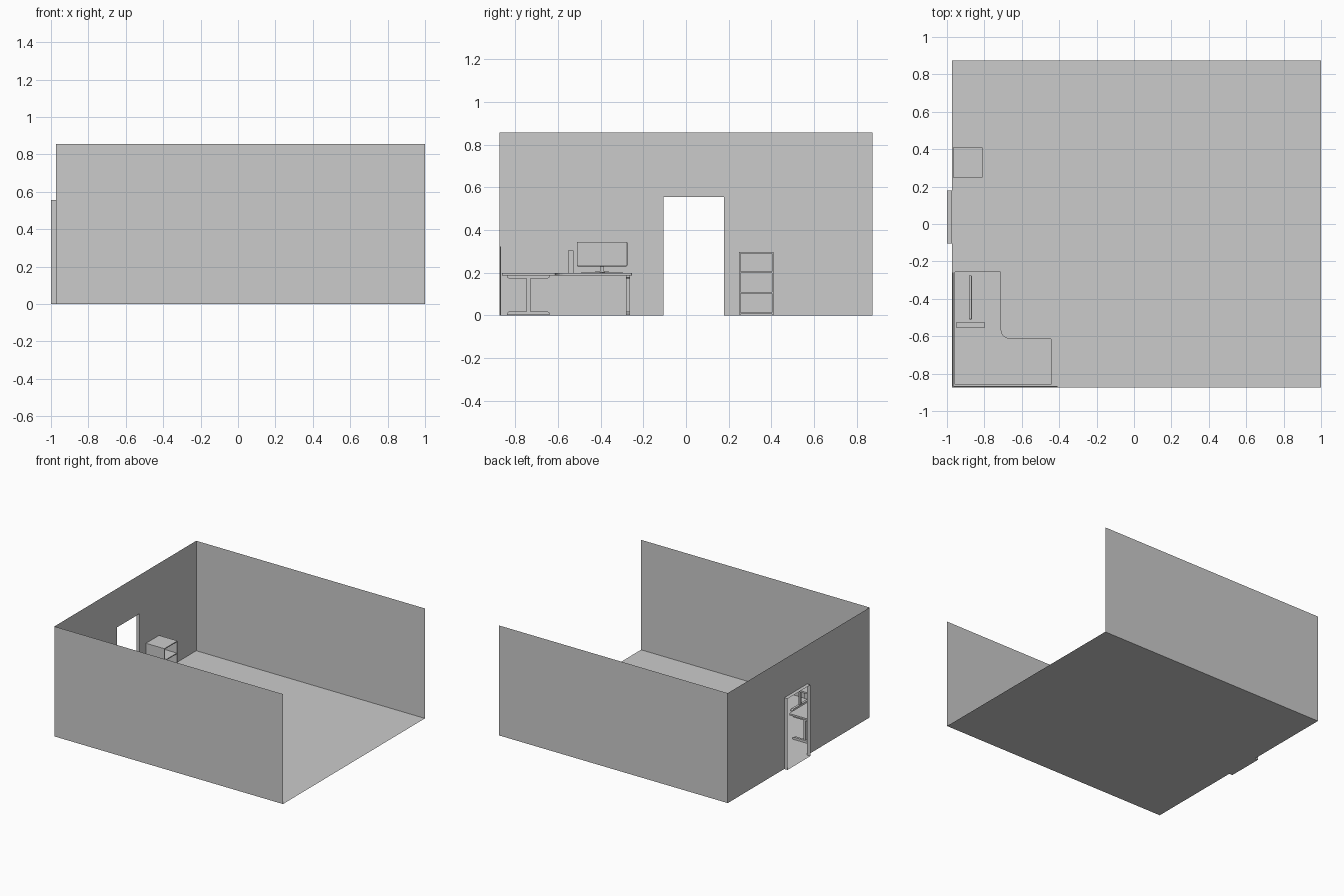
import bpy, bmesh, math
from mathutils import Matrix

if "Cube" in bpy.data.objects:
    bpy.data.objects.remove(bpy.data.objects["Cube"])


def mesh_object(name, bm):
    me = bpy.data.meshes.new(name)
    bm.to_mesh(me)
    bm.free()
    ob = bpy.data.objects.new(name, me)
    bpy.context.collection.objects.link(ob)
    return ob


def sheets(name, quads):
    """Thin single-sided surfaces, each given by its corner points."""
    bm = bmesh.new()
    for q in quads:
        bm.faces.new([bm.verts.new(p) for p in q])
    bmesh.ops.remove_doubles(bm, verts=bm.verts, dist=1e-5)
    return mesh_object(name, bm)


def boxes(name, ranges):
    """One object made of boxes given as x0, x1, y0, y1, z0, z1."""
    bm = bmesh.new()
    for x0, x1, y0, y1, z0, z1 in ranges:
        m = Matrix.Translation(((x0 + x1) / 2, (y0 + y1) / 2, (z0 + z1) / 2))
        m = m @ Matrix.Diagonal((x1 - x0, y1 - y0, z1 - z0, 1))
        bmesh.ops.create_cube(bm, size=1, matrix=m)
    return mesh_object(name, bm)


def prism(name, outline, depth):
    """Extrude a planar 3D outline along the depth vector."""
    bm = bmesh.new()
    f = bm.faces.new([bm.verts.new(p) for p in outline])
    ext = bmesh.ops.extrude_face_region(bm, geom=[f])
    bmesh.ops.translate(bm, vec=depth,
                        verts=[v for v in ext["geom"] if isinstance(v, bmesh.types.BMVert)])
    bmesh.ops.recalc_face_normals(bm, faces=bm.faces)
    return mesh_object(name, bm)


def arc(cx, cy, r, a0, a1, n=6):
    return [(cx + r * math.cos(math.radians(a0 + (a1 - a0) * i / n)),
             cy + r * math.sin(math.radians(a0 + (a1 - a0) * i / n))) for i in range(n + 1)]


# Room shell, open on the right and on top
L, R, Y, H = -0.972, 1.0, 0.874, 0.857
D0, D1, DH, DX = -0.105, 0.178, 0.555, -1.0
sheets("floor", [[(L, -Y, 0), (R, -Y, 0), (R, Y, 0), (L, Y, 0)]])
sheets("front_wall", [[(L, -Y, 0), (L, -Y, H), (R, -Y, H), (R, -Y, 0)]])
sheets("back_wall", [[(L, Y, 0), (R, Y, 0), (R, Y, H), (L, Y, H)]])
sheets("left_wall", [
    [(L, a, z0), (L, b, z0), (L, b, z1), (L, a, z1)]
    for a, b, z0, z1 in ((-Y, D0, 0, DH), (D1, Y, 0, DH))
] + [[(L, -Y, DH), (L, D0, DH), (L, D1, DH), (L, Y, DH), (L, Y, H), (L, -Y, H)]])

# Doorway lining: threshold, two jambs and head
ring = [(D0, 0), (D1, 0), (D1, DH), (D0, DH)]
sheets("doorway_lining", [
    [(L, *ring[i]), (DX, *ring[i]), (DX, *ring[(i + 1) % 4]), (L, *ring[(i + 1) % 4])]
    for i in range(4)])

# L-shaped desk top with rounded corners
outline = (arc(-0.950, -0.852, 0.01, 180, 270, 3) + arc(-0.450, -0.852, 0.01, 270, 360, 3)
           + arc(-0.450, -0.620, 0.01, 0, 90, 3) + arc(-0.668, -0.568, 0.042, 270, 180)
           + arc(-0.720, -0.262, 0.01, 0, 90, 3) + arc(-0.950, -0.262, 0.01, 90, 180, 3))
prism("desk_top", [(x, y, 0.186) for x, y in outline], (0, 0, 0.013))

# Screens behind the desk
boxes("desk_screens", [(-0.970, -0.965, -0.870, -0.258, 0.002, 0.322),
                       (-0.965, -0.410, -0.871, -0.866, 0.002, 0.322)])

# T-shaped desk legs: foot, column and top bracket
def desk_leg(name, cx, cy, turn):
    w = 0.009
    foot = [(-0.1, 0), (0.1, 0), (0.1, 0.010), (0.09, 0.018), (-0.09, 0.018), (-0.1, 0.010)]
    top = [(u, 0.186 - v * 0.75) for u, v in foot]
    place = Matrix.Translation((cx, cy, 0)) @ Matrix.Rotation(turn, 4, 'Z')
    for part, shape in (("foot", foot), ("bracket", top)):
        ob = prism(f"{name}_{part}", [(-w, u, v + 0.001 * (part == "foot")) for u, v in shape],
                   (2 * w, 0, 0))
        ob.matrix_world = place
    col = boxes(f"{name}_column", [(-0.007, 0.007, -0.009, 0.009, 0.018, 0.174)])
    col.matrix_world = place


desk_leg("side_leg", -0.465, -0.738, 0)
desk_leg("end_leg", -0.835, -0.272, math.pi / 2)

# Computer tower
boxes("computer_tower", [(-0.952, -0.797, -0.553, -0.527, 0.199, 0.304)])

# Monitor panel with softened edges
panel = boxes("monitor_panel", [(-0.882, -0.867, -0.510, -0.275, 0.230, 0.344)])
bev = panel.modifiers.new("soft_edges", 'BEVEL')
bev.width = 0.003
bev.segments = 2

# Monitor stand: star foot, slim bar and neck
mx, my = -0.876, -0.393
star = []
for i in range(10):
    r = 0.046 if i % 2 == 0 else 0.018
    a = math.radians(36 * i)
    star.append((mx + r * math.cos(a), my + r * math.sin(a), 0.199))
prism("monitor_star_foot", star, (0, 0, 0.005))
boxes("monitor_neck", [(mx - 0.008, mx + 0.008, my - 0.096, my + 0.096, 0.199, 0.203),
                       (mx - 0.007, mx + 0.007, my - 0.030, my + 0.030, 0.203, 0.208),
                       (mx - 0.006, mx + 0.006, my - 0.009, my + 0.009, 0.207, 0.240)])

# Open bookcase with three compartments
x0, x1, y0, y1, t, top = -0.968, -0.810, 0.249, 0.410, 0.007, 0.298
shelves = [(x0, x1, y0, y1, z, z + t) for z in (0.006, 0.102, 0.198, top - t)]
sides = [(x0, x1, y, y + t, 0, top) for y in (y0, y1 - t)]
boxes("bookcase", shelves + sides + [(x0, x0 + 0.004, y0, y1, 0, top)])
